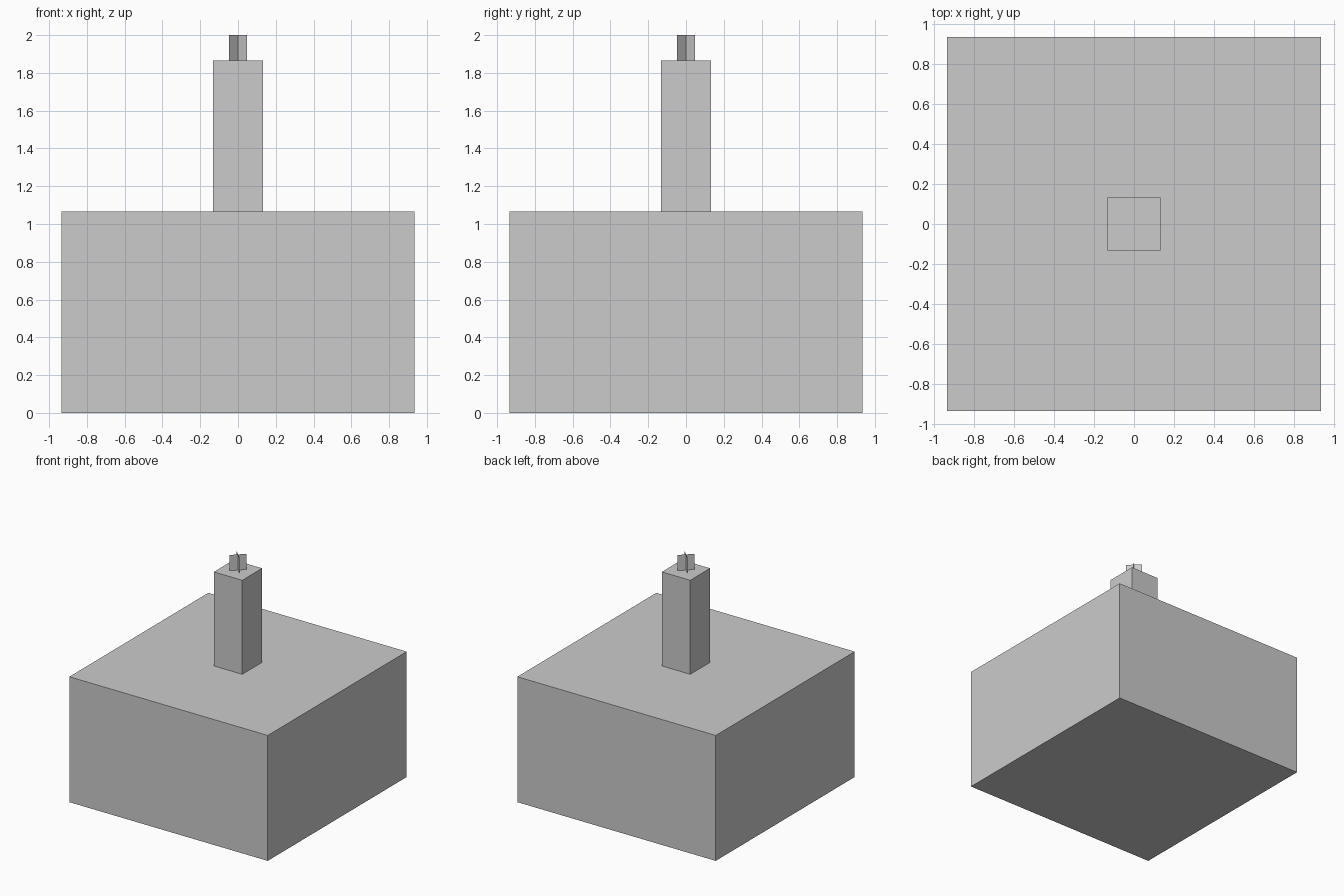
import bpy, math

if "Cube" in bpy.data.objects:
    bpy.data.objects.remove(bpy.data.objects["Cube"])

U = 2 / 15  # one model unit


def box(name, width, height, z):
    bpy.ops.mesh.primitive_cube_add(size=1, location=(0, 0, z + height / 2))
    ob = bpy.context.object
    ob.name = name
    ob.scale = (width, width, height)
    bpy.ops.object.transform_apply(location=False, rotation=False, scale=True)
    return ob


# Cake body and candle
box("cake", 14 * U, 8 * U, 0)
box("candle", 2 * U, 6 * U, 8 * U)

# Wick: two thin upright cards crossed on the diagonals
for i, angle in enumerate((45, -45)):
    bpy.ops.mesh.primitive_plane_add(
        size=U, location=(0, 0, 14.5 * U),
        rotation=(math.radians(90), 0, math.radians(angle)))
    bpy.context.object.name = f"wick_card_{i + 1}"
